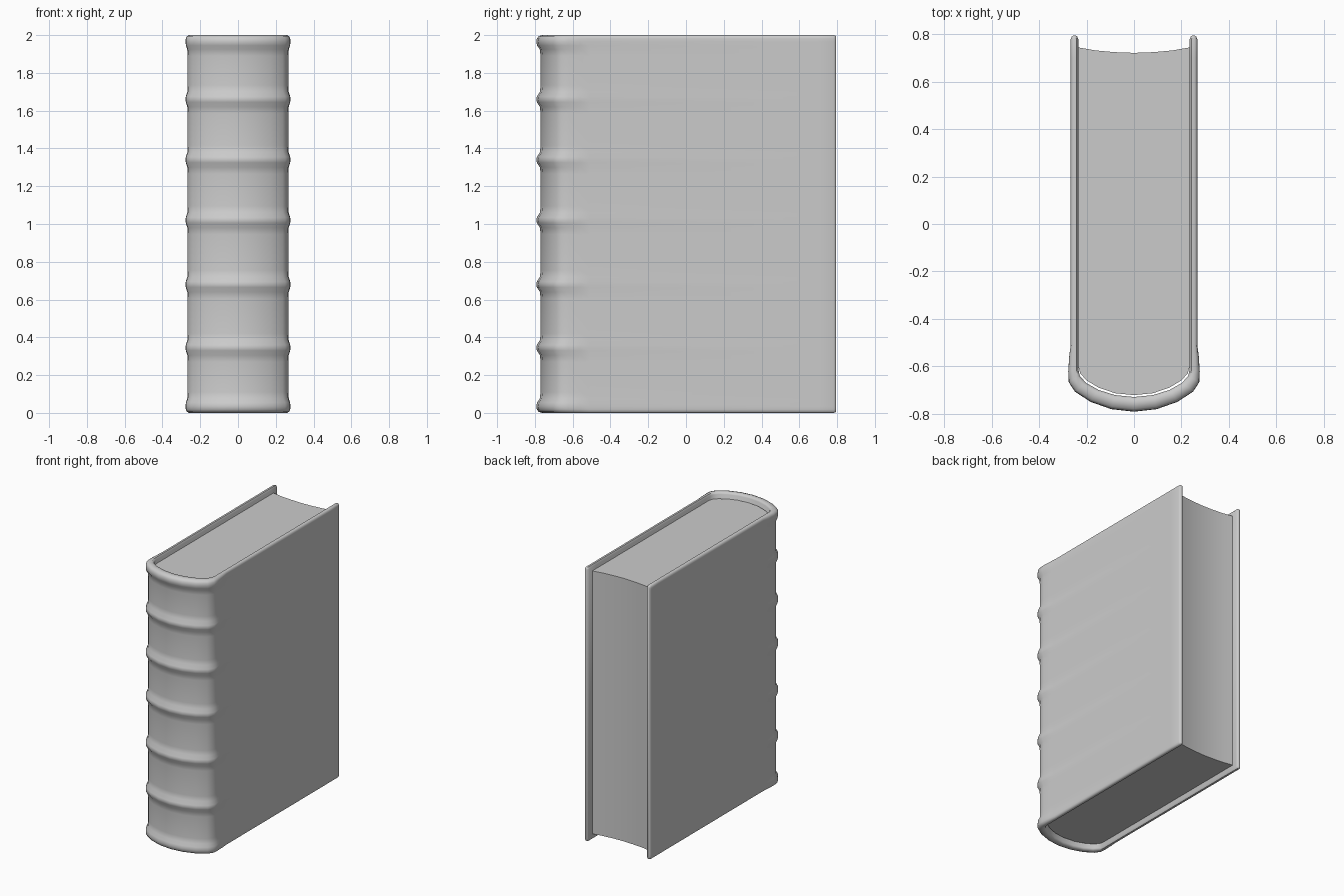
import bpy, bmesh
from mathutils import Vector

if "Cube" in bpy.data.objects:
    bpy.data.objects.remove(bpy.data.objects["Cube"])


def finish(name, bm, angle):
    bmesh.ops.recalc_face_normals(bm, faces=bm.faces)
    mesh = bpy.data.meshes.new(name)
    bm.to_mesh(mesh)
    bm.free()
    ob = bpy.data.objects.new(name, mesh)
    bpy.context.collection.objects.link(ob)
    bpy.ops.object.select_all(action='DESELECT')
    ob.select_set(True)
    bpy.context.view_layer.objects.active = ob
    bpy.ops.object.shade_smooth_by_angle(angle=angle)
    return ob


# Half path of the cover: outer xy, inner xy, raised-band weight, pinch
half = [
    ((0.267, 0.795), (0.235, 0.795), 0.0, 0.4),
    ((0.267, 0.790), (0.235, 0.790), 0.0, 0.75),
    ((0.267, 0.780), (0.235, 0.780), 0.0, 1.0),
    ((0.267, 0.700), (0.235, 0.700), 0.0, 1.0),
    ((0.267, -0.51), (0.235, -0.51), 0.0, 1.0),
    ((0.267, -0.56), (0.235, -0.56), 0.3, 1.0),
    ((0.267, -0.62), (0.235, -0.61), 0.5, 1.0),
    ((0.263, -0.66), (0.229, -0.64), 0.65, 1.0),
    ((0.236, -0.696), (0.203, -0.67), 0.8, 1.0),
    ((0.172, -0.733), (0.150, -0.70), 0.95, 1.0),
    ((0.090, -0.760), (0.080, -0.722), 1.0, 1.0),
    ((0.000, -0.770), (0.000, -0.730), 1.0, 1.0),
]
mirrored = [((-o[0], o[1]), (-i[0], i[1]), w, p) for o, i, w, p in half[-2::-1]]
path = half + mirrored

# Board cross-section: (thickness fraction, z, band height)
BAND = 0.022
end = [(0.25, 0.0, 0), (0.7, 0.0, 0.2), (0.93, 0.006, 0.6), (1, 0.018, 0.9),
       (1, 0.035, 1), (1, 0.055, 0.85), (1, 0.075, 0.2), (1, 0.11, 0)]
section = [(0, 0.012, 0)] + end
for zc in (0.345, 0.68, 1.02, 1.34, 1.66):
    for dz, b in ((-0.075, 0), (-0.04, 0.15), (-0.015, 0.9), (0, 1.0),
                  (0.015, 0.9), (0.04, 0.15), (0.075, 0)):
        section.append((1, zc + dz, b))
section += [(t, 2 - z, b) for t, z, b in reversed(end)] + [(0, 1.988, 0)]

# Cover: loft the section round the path
bm = bmesh.new()
rings = []
for outer, inner, weight, pinch in path:
    o, i = Vector(outer), Vector(inner)
    n = (o - i).normalized()
    ring = []
    for t, z, b in section:
        t = 0.5 + (t - 0.5) * pinch
        q = i.lerp(o, t) + n * b * BAND * weight
        z = 1 + (z - 1) * (1 - 0.012 * (1 - pinch))
        ring.append(bm.verts.new((q.x, q.y, z)))
    rings.append(ring)
count = len(section)
for a, b in zip(rings, rings[1:]):
    for k in range(count):
        m = (k + 1) % count
        bm.faces.new((a[k], a[m], b[m], b[k]))
bm.faces.new(rings[0])
bm.faces.new(rings[-1])
finish("cover", bm, 0.9)

# Page block: hollow fore-edge, rounded back
side = [(0.08, 0.725), (0.16, 0.732), (0.235, 0.745), (0.235, -0.60),
        (0.227, -0.63), (0.20, -0.66), (0.15, -0.69), (0.08, -0.714)]
outline = [(0, 0.722)] + side + [(0, -0.722)] + [(-x, y) for x, y in reversed(side)]
bm = bmesh.new()
face = bm.faces.new([bm.verts.new((x, y, 0.04)) for x, y in outline])
geo = bmesh.ops.extrude_face_region(bm, geom=[face])["geom"]
bmesh.ops.translate(bm, vec=(0, 0, 1.92),
                    verts=[v for v in geo if isinstance(v, bmesh.types.BMVert)])
finish("page_block", bm, 0.6)
